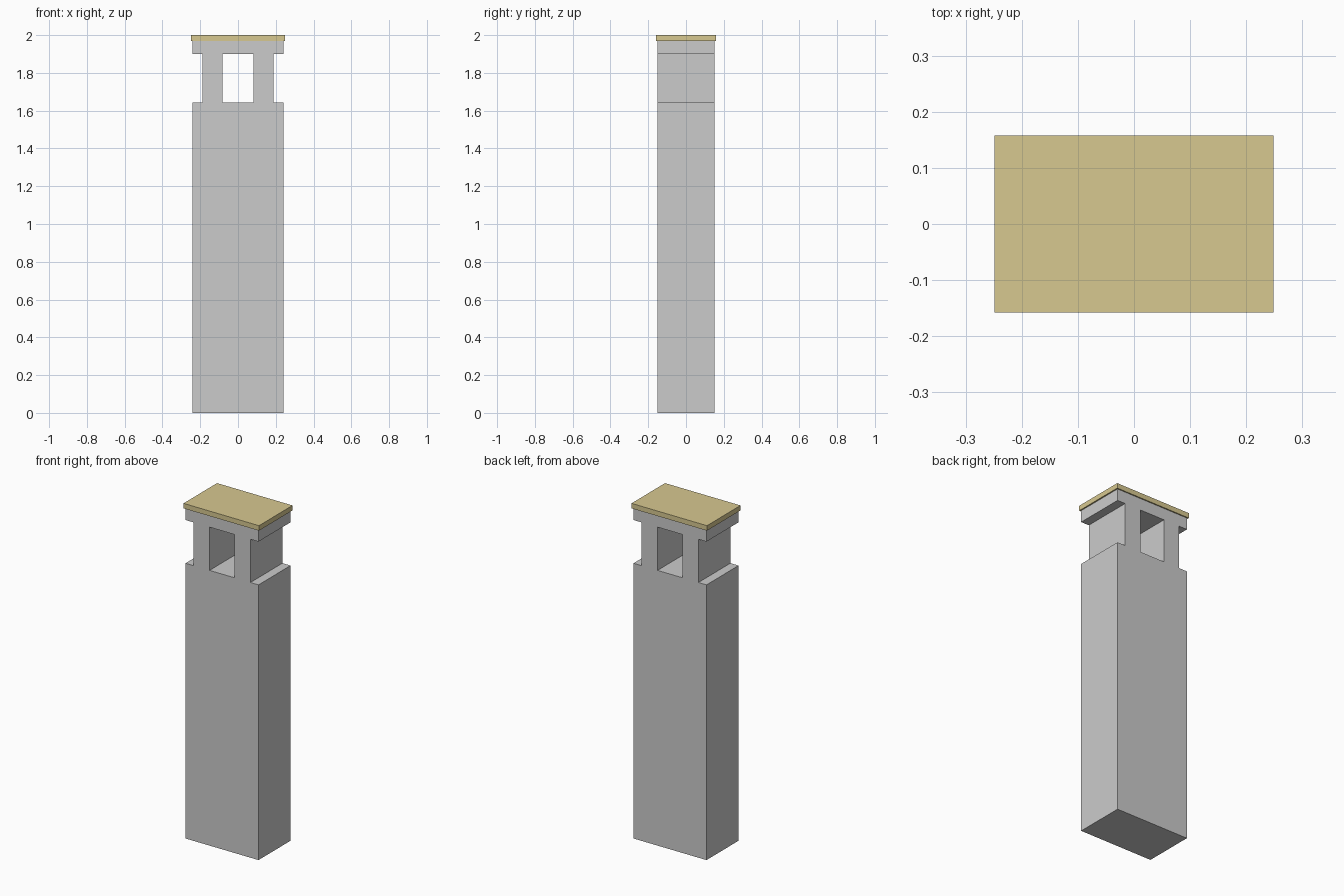
import bpy, bmesh

if "Cube" in bpy.data.objects:
    bpy.data.objects.remove(bpy.data.objects["Cube"])

HX, HY = 0.241, 0.151          # body half width and half depth
CAP_X, CAP_Y = 0.249, 0.158    # cap half sizes
CAP_Z, TOP = 1.97, 2.0


def make_object(name, bm):
    bmesh.ops.recalc_face_normals(bm, faces=bm.faces[:])
    mesh = bpy.data.meshes.new(name)
    bm.to_mesh(mesh)
    bm.free()
    obj = bpy.data.objects.new(name, mesh)
    bpy.context.collection.objects.link(obj)
    return obj


# Chimney body: front profile from grid cells, extruded front to back
xs = [-HX, -0.188, -0.082, 0.082, 0.188, HX]
zs = [0.0, 1.642, 1.90, CAP_Z]
rows = ["#####",    # shaft
        ".#.#.",    # two piers with a vent between them
        "#####"]    # lintel
bm = bmesh.new()
for j, row in enumerate(rows):
    for i, cell in enumerate(row):
        if cell == "#":
            corners = [(i, j), (i + 1, j), (i + 1, j + 1), (i, j + 1)]
            bm.faces.new([bm.verts.new((xs[a], -HY, zs[b])) for a, b in corners])
bmesh.ops.remove_doubles(bm, verts=bm.verts[:], dist=1e-5)
front = bm.faces[:]
ext = bmesh.ops.extrude_face_region(bm, geom=front, use_keep_orig=True)
back = [g for g in ext["geom"] if isinstance(g, bmesh.types.BMVert)]
bmesh.ops.translate(bm, verts=back, vec=(0, 2 * HY, 0))
make_object("chimney_body", bm)

# Cap slab, slightly overhanging
bm = bmesh.new()
bmesh.ops.create_cube(bm, size=1)
bmesh.ops.scale(bm, verts=bm.verts[:], vec=(2 * CAP_X, 2 * CAP_Y, TOP - CAP_Z))
bmesh.ops.translate(bm, verts=bm.verts[:], vec=(0, 0, (TOP + CAP_Z) / 2))
cap = make_object("chimney_cap", bm)
mat = bpy.data.materials.new("cap_sand")
mat.diffuse_color = (0.68, 0.58, 0.28, 1)
mat.use_nodes = True
mat.node_tree.nodes["Principled BSDF"].inputs["Base Color"].default_value = mat.diffuse_color
cap.data.materials.append(mat)
